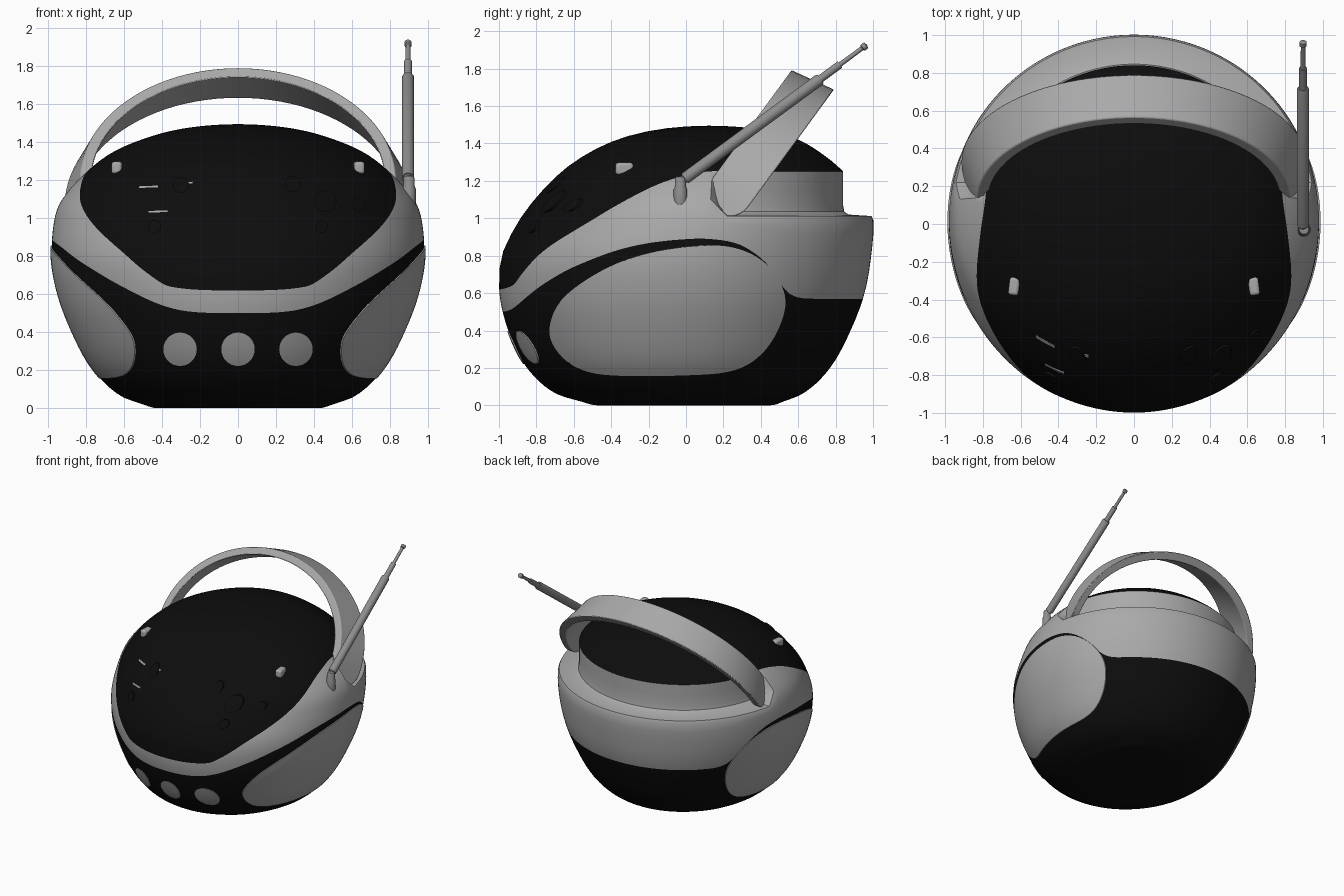
import bpy, bmesh, math
from mathutils import Vector

if "Cube" in bpy.data.objects:
    bpy.data.objects.remove(bpy.data.objects["Cube"])

def material(name, c):
    m = bpy.data.materials.new(name)
    m.diffuse_color = (c, c, c, 1)
    m.use_nodes = True
    m.node_tree.nodes["Principled BSDF"].inputs["Base Color"].default_value = m.diffuse_color
    return m

GREY = material("silver grey", 0.40)
BLACK = material("glossy black", 0.004)
METAL = material("antenna metal", 0.27)

def make(name, bm, mats):
    bmesh.ops.remove_doubles(bm, verts=bm.verts, dist=1e-5)
    bmesh.ops.recalc_face_normals(bm, faces=bm.faces)
    me = bpy.data.meshes.new(name)
    bm.to_mesh(me)
    bm.free()
    for m in mats:
        me.materials.append(m)
    ob = bpy.data.objects.new(name, me)
    bpy.context.collection.objects.link(ob)
    return ob

def smooth(keys, vals, x):
    """Cubic interpolation through a few points."""
    x = min(max(x, keys[0]), keys[-1])
    n = len(keys)
    i = 0
    while i < n - 2 and x > keys[i + 1]:
        i += 1
    def tan(j):
        a, b = max(j - 1, 0), min(j + 1, n - 1)
        return (vals[b] - vals[a]) / (keys[b] - keys[a])
    h = keys[i + 1] - keys[i]
    t = (x - keys[i]) / h
    return ((2*t**3 - 3*t*t + 1) * vals[i] + (t**3 - 2*t*t + t) * h * tan(i)
            + (3*t*t - 2*t**3) * vals[i + 1] + (t**3 - t*t) * h * tan(i + 1))

# Body silhouette: height, half width, front y, back y
TOP = 1.495
PROFILE = [(0, .42, -.47, .45), (.02, .5, -.56, .52), (.06, .61, -.69, .62), (.2, .76, -.85, .77),
           (.4, .87, -.95, .88), (.6, .945, -.997, .955), (.8, .98, -.985, .99), (1.0, .965, -.885, 1.0),
           (1.1, .925, -.81, .95), (1.25, .79, -.665, .84), (1.35, .655, -.52, .72),
           (1.42, .49, -.37, .6), (1.47, .30, -.18, .43), (TOP, 0, .12, .12)]
def key(z):
    return math.acos(max(-1, min(1, 1 - 2 * z / TOP)))
KEYS = [key(p[0]) for p in PROFILE]

def section(z):
    a, f, b = (smooth(KEYS, [p[k] for p in PROFILE], key(z)) for k in (1, 2, 3))
    return a, (f + b) / 2, (b - f) / 2       # half width, centre y, half depth

def surf(phi, z):
    a, yc, b = section(z)
    return Vector((a * math.sin(phi), yc - b * math.cos(phi), z))

# Edges of the grey band, by angle from the front
LOW = [(-17, .51), (0, .50), (17, .51), (27, .55), (41, .65), (54, .745), (72, .85), (90, .89), (101, .88),
       (108, .845), (116, .76), (121, .665), (127, .59), (136, .57), (180, .57)]
HIGH = [(-22, .64), (0, .62), (22, .64), (29, .705), (39, .83), (52, .97), (62, 1.08), (72, 1.17),
        (81, 1.22), (92, 1.25), (110, 1.25), (180, 1.25)]
def band(table, deg):
    return smooth([p[0] for p in table], [p[1] for p in table], deg)

def body():
    bm = bmesh.new()
    N, NB, NG, NT = 180, 20, 12, 16
    # rear shelf: (height, how far in from the outer skin)
    shelf = [(1.012, .05), (1.02, .82), (1.035, .96), (1.07, 1), (1.16, 1), (1.25, 1)]
    cols = []
    for c in range(N):
        phi = 2 * math.pi * c / N
        deg = math.degrees(phi)
        deg = min(deg, 360 - deg)
        zl, zu = band(LOW, deg), band(HIGH, deg)
        m = min(max((deg - 94) / 6, 0), 1)
        inner = surf(phi, 1.25)
        pts = [Vector((0, 0, 0))]
        pts += [surf(phi, zl * (i / NB) ** 2) for i in range(NB + 1)]
        for i in range(1, NG + 1):
            p = surf(phi, zl + (zu - zl) * i / NG)
            if i <= 6:
                q = surf(phi, zl + (.99 - zl) * i / 6)
            else:
                z, k = shelf[i - 7]
                q = surf(phi, min(z, 1.0)).lerp(inner, k)
                q.z = z
            pts.append(p.lerp(q, m))
        pts += [surf(phi, TOP - (TOP - zu) * (1 - i / NT) ** 2) for i in range(1, NT + 1)]
        cols.append([bm.verts.new(p) for p in pts])
    for c in range(N):
        A, B = cols[c], cols[(c + 1) % N]
        for r in range(len(A) - 1):
            f = bm.faces.new((A[r], B[r], B[r + 1], A[r + 1]))
            f.material_index = 1 if NB < r <= NB + NG else 0
    return make("body_shell", bm, [BLACK, GREY])
body()

def patch(name, outline, axis, sign, lift, mat, rings=3):
    """Thin plate hugging the body; outline is (y,z) for axis x or (x,z) for axis y."""
    n = len(outline)
    cu = sum(p[0] for p in outline) / n
    cz = sum(p[1] for p in outline) / n
    def pt(u, z, off):
        a, yc, b = section(z)
        if axis == 'x':
            return (sign * (a * math.sqrt(max(0, 1 - ((u - yc) / b) ** 2)) + off), u, z)
        return (u, yc - b * math.sqrt(max(0, 1 - (u / a) ** 2)) - off, z)
    bm = bmesh.new()
    rows = []
    for k in range(rings + 2):
        t = min(k / rings, 1)
        off = -.01 if k > rings else lift
        rows.append([bm.verts.new(pt(cu + (u - cu) * t, cz + (z - cz) * t, off)) for u, z in outline])
    for A, B in zip(rows, rows[1:]):
        for i in range(n):
            j = (i + 1) % n
            bm.faces.new((A[i], A[j], B[j], B[i]))
    return make(name, bm, [mat])

def circle(x, z, r, n=32):
    return [(x + r * math.cos(2*math.pi*i/n), z + r * math.sin(2*math.pi*i/n)) for i in range(n)]

# Side speakers
SPK = [(-.73, .41), (-.66, .57), (-.45, .72), (-.2, .815), (.1, .855), (.3, .83), (.45, .735), (.53, .58),
       (.5, .42), (.4, .27), (.25, .185), (0, .16), (-.4, .16), (-.58, .2), (-.69, .29)]
loop = SPK[-2:] + SPK + SPK[:3]
idx = list(range(-2, len(SPK) + 3))
outline = [tuple(smooth(idx, [p[k] for p in loop], i / 6) for k in (0, 1)) for i in range(len(SPK) * 6)]
for s, side in ((1, "right"), (-1, "left")):
    patch("speaker_" + side, outline, 'x', s, .007, GREY, 14)

# Front buttons, dark knobs and small marks on the control panel
for i, x in enumerate((-.305, 0, .305)):
    patch(f"front_button_{i}", circle(x, .31, .088), 'y', 1, .007, GREY, 5)
for i, (x, z, r) in enumerate([(.29, 1.18, .042), (.46, 1.09, .058), (.44, .955, .032), (.635, 1.07, .035),
                               (-.3, 1.175, .042), (-.44, .955, .035)]):
    patch(f"panel_knob_{i}", circle(x, z, r, 24), 'y', 1, .014, BLACK)
for i, (x, z) in enumerate([(-.47, 1.165), (-.29, 1.185), (-.42, 1.035)]):
    patch(f"panel_mark_{i}", [(x-.05, z-.006), (x, z-.004), (x+.05, z-.002), (x+.05, z+.007),
                              (x, z+.005), (x-.05, z+.003)], 'y', 1, .005, GREY)

# Two small latches on the lid
for s, side in ((1, "right"), (-1, "left")):
    bpy.ops.mesh.primitive_cube_add(size=1, location=(s * .635, -.33, 1.265), rotation=(0, 0, s * .12))
    ob = bpy.context.object
    ob.name = "latch_" + side
    ob.scale = (.055, .095, .065)
    bpy.ops.object.transform_apply(location=False, rotation=False, scale=True)
    ob.data.materials.append(GREY)
    bv = ob.modifiers.new("round", 'BEVEL')
    bv.width, bv.segments = .015, 3

# Carrying handle: tilted arch with a flared flat section and round ends
def handle():
    bm = bmesh.new()
    U, V = Vector((0, .59, .807)), Vector((0, .807, -.59))
    u0, vm, hw = 1.05, -.48, .122
    def place(x, u, v):
        return Vector((x, 0, 0)) + U * u + V * v
    def tip(s, e):
        pts = []
        for sg, th in ((-1, 0), (1, 0), (1, .06), (-1, .06)):
            k = sg * math.cos(e)
            pts.append(place(s * (.8725 + .0425 * k - th), u0 - hw * math.sin(e), vm + hw * k))
        return pts
    ends = [math.radians(a) for a in (82, 70, 56, 42, 28, 14)]
    secs = [tip(1, e) for e in ends]
    for i in range(49):
        t = math.pi * i / 48
        c, h = math.cos(t), math.sin(t)
        secs.append([place(.83*c, u0 + .73*h, vm - hw), place(.915*c, u0 + .78*h, vm + hw),
                     place(.855*c, u0 + .71*h, vm + hw), place(.77*c, u0 + .67*h, vm - hw)])
    secs += [tip(-1, e) for e in reversed(ends)]
    rows = [[bm.verts.new(p) for p in s] for s in secs]
    for A, B in zip(rows, rows[1:]):
        for i in range(4):
            j = (i + 1) % 4
            bm.faces.new((A[i], A[j], B[j], B[i]))
    bm.faces.new(rows[0])
    bm.faces.new(rows[-1])
    ob = make("carrying_handle", bm, [GREY])
    bv = ob.modifiers.new("round", 'BEVEL')
    bv.width, bv.segments, bv.limit_method, bv.angle_limit = .012, 2, 'ANGLE', math.radians(45)
handle()

# Telescopic antenna
def lathe(name, origin, direction, profile, mat, n=20):
    bm = bmesh.new()
    q = Vector(direction).to_track_quat('Z', 'Y')
    rows = [[bm.verts.new(Vector(origin) + q @ Vector((r * math.cos(2*math.pi*i/n), r * math.sin(2*math.pi*i/n), d)))
             for i in range(n)] for d, r in profile]
    for A, B in zip(rows, rows[1:]):
        for i in range(n):
            j = (i + 1) % n
            bm.faces.new((A[i], A[j], B[j], B[i]))
    return make(name, bm, [mat])

lathe("antenna_base", (.9, -.03, 1.02), (0, 0, 1),
      [(0, 0), (.008, .018), (.03, .032), (.06, .036), (.135, .036), (.15, .03), (.19, .03), (.202, .024), (.205, 0)], METAL)
lathe("antenna_rod", (.895, -.03, 1.195), (0, 1, .735),
      [(0, 0), (0, .022), (.03, .024), (.03, .032), (.92, .032), (.93, .028), (.93, .021), (1.06, .021),
       (1.06, .013), (1.205, .012), (1.21, .019), (1.232, .019), (1.238, 0)], METAL)

# Smooth shading with sharp edges kept
bpy.ops.object.select_all(action='SELECT')
bpy.context.view_layer.objects.active = bpy.data.objects["body_shell"]
bpy.ops.object.shade_smooth_by_angle(angle=math.radians(35))
